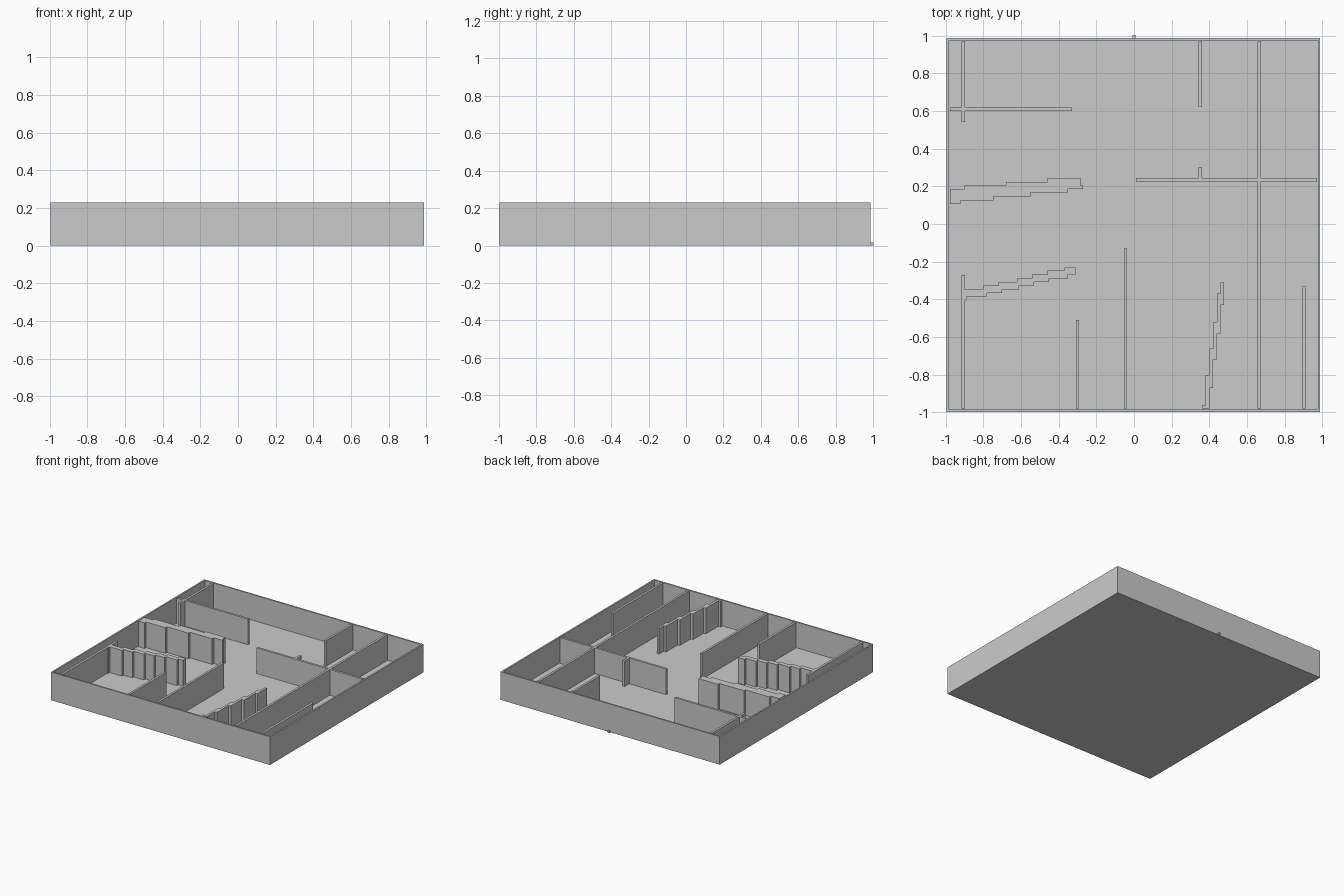
import bpy, bmesh

if "Cube" in bpy.data.objects:
    bpy.data.objects.remove(bpy.data.objects["Cube"])

X0, X1, Y0, Y1 = -0.995, 0.988, -0.998, 0.986   # outer footprint
H, FLOOR, T = 0.23, 0.02, 0.018                 # height, slab, wall thickness


def finish(name, bm):
    bmesh.ops.recalc_face_normals(bm, faces=bm.faces[:])
    mesh = bpy.data.meshes.new(name)
    bm.to_mesh(mesh)
    bm.free()
    obj = bpy.data.objects.new(name, mesh)
    bpy.context.collection.objects.link(obj)
    return obj


def prism(name, outline, z0=FLOOR, z1=H):
    bm = bmesh.new()
    face = bm.faces.new([bm.verts.new((x, y, z0)) for x, y in outline])
    top = bmesh.ops.extrude_face_region(bm, geom=[face])["geom"]
    verts = [g for g in top if isinstance(g, bmesh.types.BMVert)]
    bmesh.ops.translate(bm, verts=verts, vec=(0, 0, z1 - z0))
    return finish(name, bm)


def box(name, x0, x1, y0, y1, z0=FLOOR, z1=H):
    return prism(name, [(x0, y0), (x1, y0), (x1, y1), (x0, y1)], z0, z1)


def stair(start, steps):
    """Stepped edge: each step is (end position, level)."""
    pts = []
    for end, level in steps:
        pts += [(start, level), (end, level)]
        start = end
    return pts


# Outer shell: floor slab with perimeter wall
bm = bmesh.new()
base = bm.faces.new([bm.verts.new(p) for p in
                     [(X0, Y0, 0), (X1, Y0, 0), (X1, Y1, 0), (X0, Y1, 0)]])
ext = bmesh.ops.extrude_face_region(bm, geom=[base], use_keep_orig=True)["geom"]
bmesh.ops.translate(bm, verts=[g for g in ext if isinstance(g, bmesh.types.BMVert)],
                    vec=(0, 0, H))
bmesh.ops.recalc_face_normals(bm, faces=bm.faces[:])
top = max(bm.faces, key=lambda f: f.calc_center_median().z)
bmesh.ops.inset_region(bm, faces=[top], thickness=T)
res = bmesh.ops.extrude_discrete_faces(bm, faces=[top])
bmesh.ops.translate(bm, verts=res["faces"][0].verts[:], vec=(0, 0, FLOOR - H))
finish("floor_and_outer_wall", bm)

# Partitions running front to back: centre x, y range
xi0, xi1, yi0, yi1 = X0 + T, X1 - T, Y0 + T, Y1 - T
for i, (x, a, b) in enumerate([
        (-0.907, 0.54, yi1), (-0.907, yi0, -0.27), (-0.30, yi0, -0.51),
        (-0.045, yi0, -0.13), (0.352, 0.62, yi1), (0.352, 0.243, 0.303),
        (0.665, yi0, yi1), (0.902, yi0, -0.33)]):
    box(f"lengthwise_partition_{i}", x - T / 2, x + T / 2, a, b)

# Partitions running left to right: centre y, x range
for i, (y, a, b) in enumerate([(0.609, xi0, -0.33), (0.234, 0.01, xi1)]):
    box(f"crosswise_partition_{i}", a, b, y - T / 2, y + T / 2)

# Thick slanted wall with stepped sides
up = stair(xi0, [(-0.90, .186), (-0.68, .205), (-0.46, .224), (-0.285, .243), (-0.27, .203)])
low = stair(xi0, [(-0.92, .107), (-0.745, .126), (-0.55, .146), (-0.35, .166), (-0.27, .187)])
prism("thick_stepped_wall", low + up[::-1])

# Thin slanted wall, left front room
up = stair(-0.90, [(-.80, -.347), (-.72, -.327), (-.62, -.308), (-.54, -.288),
                   (-.46, -.268), (-.37, -.248), (-.31, -.23)])
low = stair(-0.90, [(-.89, -.405), (-.78, -.385), (-.70, -.365), (-.61, -.347),
                    (-.53, -.327), (-.45, -.308), (-.35, -.288), (-.31, -.268)])
prism("left_stepped_wall", low + up[::-1])

# Steep slanted wall, right front (stepped along y)
left = stair(yi0, [(-.96, .36), (-.80, .38), (-.66, .40), (-.52, .42),
                   (-.37, .44), (-.31, .46)])
right = stair(yi0, [(-.87, .40), (-.72, .42), (-.58, .44), (-.43, .46), (-.31, .478)])
prism("right_stepped_wall", [(x, y) for y, x in left + right[::-1]])

# Small stud at the foot of the back wall
box("back_marker", -0.008, 0.008, Y1, 1.002, 0, 0.015)
